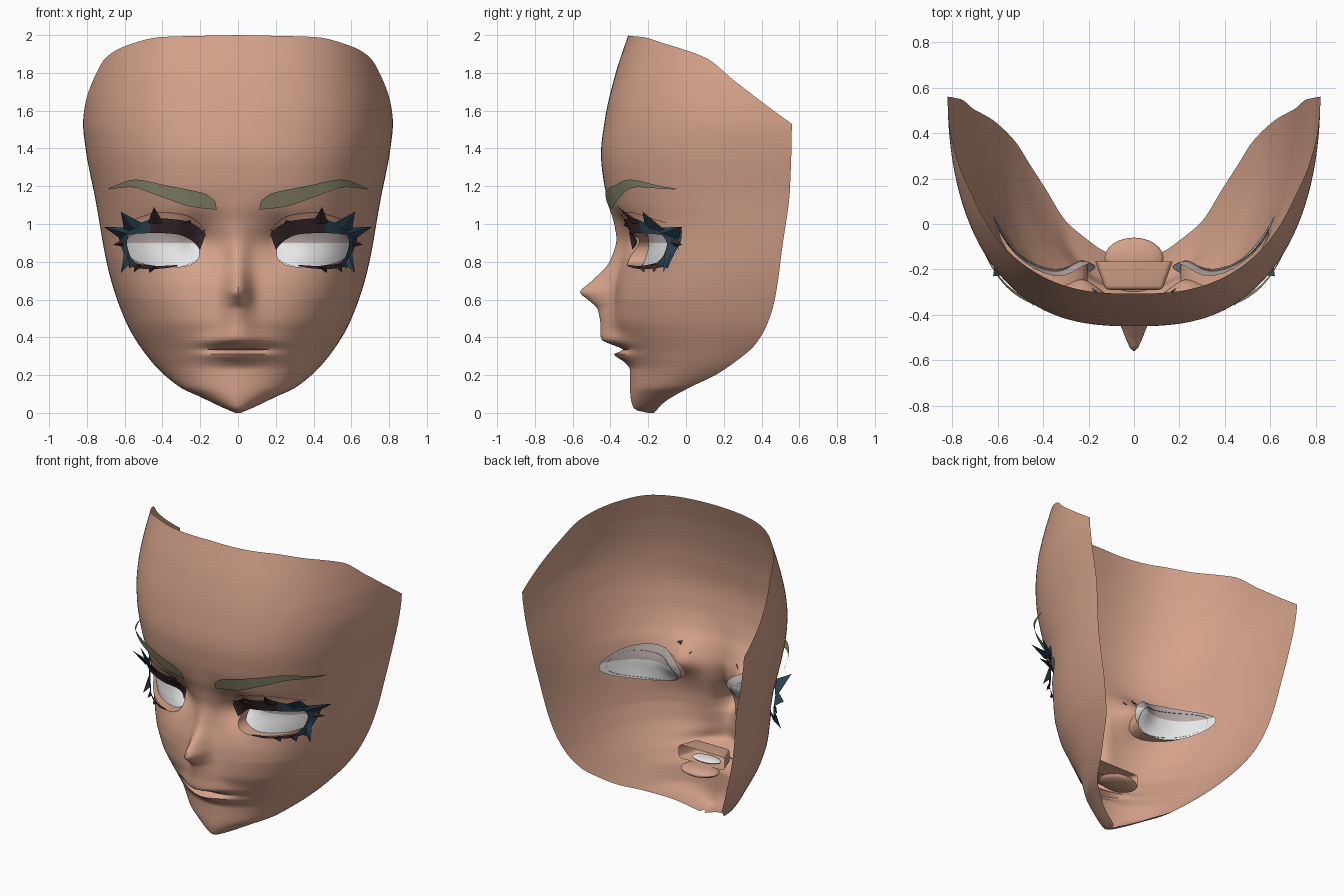
import bpy, bmesh, math
from mathutils import Vector

if "Cube" in bpy.data.objects:
    bpy.data.objects.remove(bpy.data.objects["Cube"])


def material(name, r, g, b):
    m = bpy.data.materials.new(name)
    m.diffuse_color = (r, g, b, 1)
    m.use_nodes = True
    m.node_tree.nodes["Principled BSDF"].inputs["Base Color"].default_value = m.diffuse_color
    return m


SKIN = material("skin", 0.66, 0.36, 0.255)
CREASE = material("skin_crease", 0.22, 0.10, 0.075)
BROW = material("olive_brow", 0.27, 0.26, 0.155)
BROWN = material("dark_brown_lash", 0.045, 0.022, 0.025)
TEAL = material("dark_teal_lash", 0.026, 0.058, 0.085)
WHITE = material("eye_white", 0.87, 0.87, 0.87)
SHADE = material("eye_upper_grey", 0.45, 0.39, 0.38)


def curve(*pts):
    """Smooth monotone interpolation through (position, value) points."""
    xs, ys = zip(*pts)
    n = len(xs)
    d = [(ys[i + 1] - ys[i]) / (xs[i + 1] - xs[i]) for i in range(n - 1)]
    m = [d[0]] + [2 * a * b / (a + b) if a * b > 0 else 0 for a, b in zip(d, d[1:])] + [d[-1]]

    def f(x):
        x = min(max(x, xs[0]), xs[-1])
        i = max(k for k in range(n - 1) if xs[k] <= x)
        h = xs[i + 1] - xs[i]
        t = (x - xs[i]) / h
        return (ys[i] * (1 + 2 * t) * (1 - t) ** 2 + m[i] * h * t * (1 - t) ** 2
                + ys[i + 1] * t * t * (3 - 2 * t) + m[i + 1] * h * t * t * (t - 1))
    return f


# Face profiles against height: half width, back edge, front, nose and lip relief
width = curve((0, .015), (.03, .085), (.085, .2), (.135, .306), (.28, .465), (.49, .597), (.76, .687),
              (1.13, .755), (1.4, .807), (1.53, .82), (1.63, .815), (1.75, .797), (1.88, .77), (2, .745))
back = curve((0, -.17), (.06, -.11), (.135, .02), (.2, .155), (.27, .26), (.36, .365), (.47, .43),
             (.6, .47), (.94, .52), (1.18, .55), (1.53, .56), (2, .56))
front = curve((0, -.2), (.005, -.24), (.03, -.28), (.1, -.295), (.23, -.297), (.3, -.32), (.4, -.36),
              (.5, -.385), (.65, -.375), (.8, -.34), (.9, -.32), (1, -.35), (1.1, -.4), (1.22, -.435),
              (1.37, -.45), (1.55, -.43), (1.79, -.375), (2, -.306))
relief = curve((0, 0), (.23, 0), (.27, .02), (.31, .058), (.335, -.005), (.36, .045), (.39, .092),
               (.48, .07), (.55, .085), (.6, .14), (.64, .185), (.69, .14), (.8, .065), (.9, .05),
               (1, .03), (1.1, .01), (1.2, 0), (2, 0))
relief_w = curve((0, .14), (.36, .15), (.45, .1), (.55, .075), (.65, .06), (.8, .06), (1, .09), (2, .1))
top_edge = curve((0, 2), (32.5, 1.99), (49.5, 1.95), (65.4, 1.88), (75.6, 1.75), (83.7, 1.63), (90, 1.53))


def gauss(a, b):
    return math.exp(-a * a - b * b)


def surface(x, z, r=None):
    """Depth of the face at x, z."""
    x = abs(x)
    r = min(x / width(z), .97) if r is None else abs(r)
    e = (1 - math.sqrt(max(0, 1 - r * r))) ** 1.3
    mix = .35 * max(0, 1 - z / .6)
    e = (1 - mix) * e + mix * r ** 1.5
    y = front(z) + (back(z) - front(z)) * e
    y -= relief(z) * gauss(x / relief_w(z), 0)
    y += .06 * gauss((x - .22) / .08, (z - .92) / .1)
    return y - .025 * gauss((x - .52) / .12, (z - .88) / .12)


def finish(name, bm, mats, angle=45):
    me = bpy.data.meshes.new(name)
    bm.to_mesh(me)
    bm.free()
    for m in mats:
        me.materials.append(m)
    me.polygons.foreach_set("use_smooth", [True] * len(me.polygons))
    me.set_sharp_from_angle(angle=math.radians(angle))
    ob = bpy.data.objects.new(name, me)
    bpy.context.collection.objects.link(ob)
    return ob


# Eye opening: a tilted superellipse
EX, EZ, RX, RZ, P = .4, .865, .195, .09, 2.5


def eye_q(x, z):
    u = (abs(x) - EX) / RX
    v = (z - EZ - .08 * (abs(x) - EX)) / RZ
    return abs(u) ** P + abs(v) ** P


def eye_gap(x):
    return .09 - .065 * min(1, max(0, (abs(x) - .17) / .45))


# Face shell with eye openings
bm = bmesh.new()
COLS = 120
heights = [i * .012 for i in range(60)] + [.72 + k * .02 for k in range(65)]
grid = []
for z0 in heights:
    row = []
    for j in range(COLS + 1):
        a = -90 + 180 * j / COLS
        r = math.sin(math.radians(a))
        z = z0 if z0 < 1.53 else 1.53 + (top_edge(abs(a)) - 1.53) * (z0 - 1.53) / .47
        x = width(z) * r
        row.append(bm.verts.new((x, surface(x, z, r), z)))
    grid.append(row)
for lo, hi in zip(grid, grid[1:]):
    for j in range(COLS):
        bm.faces.new((lo[j], lo[j + 1], hi[j + 1], hi[j]))
holes = [f for f in bm.faces if eye_q(f.calc_center_median().x, f.calc_center_median().z) < 1]
bmesh.ops.delete(bm, geom=holes, context='FACES')
rim = [e for e in bm.edges if e.is_boundary and all(eye_q(v.co.x, v.co.z) < 3 for v in e.verts)]
for v in {v for e in rim for v in e.verts}:
    s = 1 if v.co.x > 0 else -1
    k = eye_q(v.co.x, v.co.z) ** (-1 / P)
    u = (abs(v.co.x) - EX) * k
    w = (v.co.z - EZ - .08 * (abs(v.co.x) - EX)) * k
    x, z = s * (EX + u), EZ + .08 * u + w
    v.co = (x, surface(x, z), z)
lid = bmesh.ops.extrude_edge_only(bm, edges=rim)["geom"]
for v in lid:
    if isinstance(v, bmesh.types.BMVert):
        v.co.y += eye_gap(v.co.x) + .004
bmesh.ops.remove_doubles(bm, verts=bm.verts, dist=.0006)
finish("face_shell", bm, [SKIN], 50)

# Eyeballs: shallow shells behind the openings, grey on the upper part
for side, s in (("right", -1), ("left", 1)):
    bm = bmesh.new()
    rings = []
    for i in range(1, 9):
        ring = []
        for j in range(32):
            a = 2 * math.pi * j / 32
            x = .395 + .225 * i / 8 * math.cos(a)
            z = .882 + .12 * i / 8 * math.sin(a)
            ring.append(bm.verts.new((s * x, surface(x, z) + eye_gap(x), z)))
        rings.append(ring)
    bm.faces.new(rings[0])
    for p, q in zip(rings, rings[1:]):
        for j in range(32):
            bm.faces.new((p[j], p[j - 1], q[j - 1], q[j]))
    bmesh.ops.bisect_plane(bm, geom=bm.verts[:] + bm.edges[:] + bm.faces[:],
                           plane_co=(0, 0, .9), plane_no=(0, 0, 1))
    for f in bm.faces:
        f.material_index = int(f.calc_center_median().z > .9)
    bmesh.ops.recalc_face_normals(bm, faces=bm.faces)
    if sum(f.normal.y for f in bm.faces) > 0:
        bmesh.ops.reverse_faces(bm, faces=bm.faces)
    finish(side + "_eye", bm, [WHITE, SHADE])


def strip(name, upper, lower, mats, off, flare=0, start=.4, split=9, n=28):
    """Mirrored ribbon lying on the face between two x,z lines."""
    lines = [[curve(*[(i / (len(l) - 1), p[k]) for i, p in enumerate(l)]) for k in (0, 1)]
             for l in (upper, lower)]
    bm = bmesh.new()
    for s in (-1, 1):
        prev = None
        for i in range(n + 1):
            pair = []
            for fx, fz in lines:
                x, z = fx(i / n), fz(i / n)
                y = surface(x, z) - off - flare * max(0, x - start)
                pair.append(bm.verts.new((s * x, y, z)))
            if prev:
                f = bm.faces.new((prev[1], pair[1], pair[0], prev[0]))
                f.material_index = int(abs(pair[0].co.x) > split)
                f.normal_update()
                if f.normal.y > 0:
                    f.normal_flip()
            prev = pair
    return finish(name, bm, mats)


# Eyebrows
strip("eyebrows", [(.12, 1.12), (.175, 1.16), (.28, 1.185), (.385, 1.205), (.545, 1.235), (.69, 1.187)],
      [(.113, 1.075), (.18, 1.082), (.255, 1.092), (.41, 1.145), (.57, 1.195), (.685, 1.183)],
      [BROW], .015, .25)

# Lash bands and eyelid crease
strip("upper_lashes", [(.17, .95), (.22, .99), (.3, 1.02), (.42, 1.03), (.53, 1.0), (.62, .955)],
      [(.2, .865), (.25, .915), (.32, .945), (.42, .952), (.52, .95), (.585, .94)],
      [BROWN, TEAL], .015, .2, .45, .47)
strip("outer_lashes", [(.64, .965), (.625, .9), (.6, .83), (.575, .765)],
      [(.575, .95), (.588, .9), (.57, .83), (.54, .79)], [TEAL], .015, .2, .45)
strip("lower_lashes", [(.56, .797), (.5, .785), (.42, .778), (.32, .783)],
      [(.57, .775), (.5, .763), (.42, .763), (.32, .776)], [BROWN], .01, .2, .45)
crease = [(.165, .93), (.2, 1.0), (.28, 1.05), (.41, 1.065), (.5, 1.045), (.58, 1.01)]
strip("eyelid_creases", crease, [(x, z - .006) for x, z in crease], [CREASE], .004)

# Lash spikes: base point, base point, tip
spikes = [((.39, 1.0), (.48, 1.0), (.445, -.36, 1.09), 0), ((.5, 1.0), (.6, .95), (.62, -.23, 1.065), 1),
          ((.56, .98), (.62, .92), (.71, -.02, .985), 1), ((.61, .92), (.61, .88), (.66, -.02, .89), 0),
          ((.6, .87), (.57, .79), (.62, -.12, .74), 1), ((.55, .79), (.51, .775), (.55, -.17, .745), 0),
          ((.47, .775), (.43, .77), (.47, -.22, .742), 0), ((.25, .98), (.32, 1.0), (.24, -.31, 1.03), 0),
          ((.18, .96), (.22, .93), (.16, -.3, .985), 0)]
bm = bmesh.new()
for s in (-1, 1):
    for a, b, tip, m in spikes:
        mid = ((a[0] + b[0]) / 2, (a[1] + b[1]) / 2)
        co = [Vector((x, surface(x, z) - d - .2 * max(0, x - .45), z))
              for (x, z), d in ((a, .01), (b, .01), (mid, .035))] + [Vector(tip)]
        vs = [bm.verts.new((s * c.x, c.y, c.z)) for c in co]
        for tri in ((0, 1, 2), (0, 1, 3), (1, 2, 3), (2, 0, 3)):
            bm.faces.new([vs[k] for k in tri]).material_index = m
bmesh.ops.recalc_face_normals(bm, faces=bm.faces)
finish("lash_spikes", bm, [BROWN, TEAL], 20)

# Mouth line
strip("mouth_line", [(0, .339), (.08, .338), (.165, .334)], [(0, .332), (.08, .332), (.165, .332)],
      [CREASE], .003)

# Mouth pocket behind the lips, open at the back
bm = bmesh.new()
bmesh.ops.create_cube(bm, size=1)
for v in bm.verts:
    is_back = v.co.y > 0
    v.co = ((.17 if is_back else .125) * (1 if v.co.x > 0 else -1),
            -.165 if is_back else -.29, .41 if v.co.z > 0 else .32)
bmesh.ops.delete(bm, geom=[f for f in bm.faces if f.normal.y > .5], context='FACES')
bmesh.ops.bevel(bm, geom=[e for e in bm.edges if not e.is_boundary], offset=.02, segments=3,
                profile=.5, affect='EDGES')
finish("mouth_pocket", bm, [SKIN])

# Tongue and teeth
for name, c, r, mat in (("tongue", (0, -.15, .29), (.13, .09, .03), SKIN),
                        ("teeth", (0, -.22, .335), (.1, .05, .015), WHITE)):
    bm = bmesh.new()
    bmesh.ops.create_uvsphere(bm, u_segments=24, v_segments=12, radius=1)
    for v in bm.verts:
        v.co = [c[k] + r[k] * v.co[k] for k in range(3)]
    finish(name, bm, [mat])
